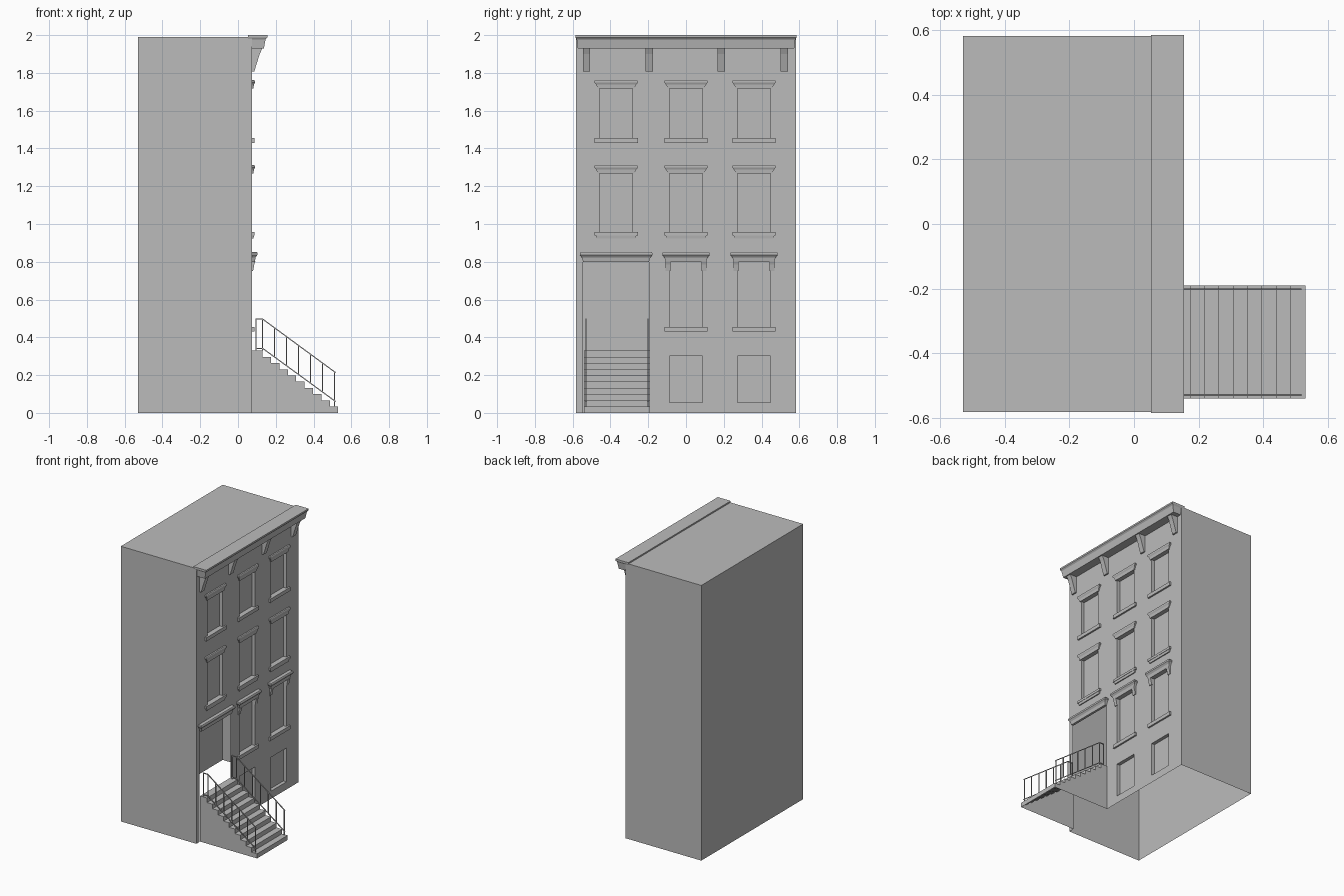
import bpy, bmesh

cube = bpy.data.objects.get("Cube")
if cube:
    bpy.data.objects.remove(cube, do_unlink=True)

stone = bpy.data.materials.new("pale_grey_stone")
stone.use_nodes = True
GREY = (0.5, 0.5, 0.5, 1)
stone.diffuse_color = GREY
stone.node_tree.nodes["Principled BSDF"].inputs["Base Color"].default_value = GREY

FRONT, BACK, HALF, ROOF = 0.075, -0.53, 0.582, 1.99
COLUMNS = (-0.37, 0.0, 0.36)
WIN = 0.0875      # half width of a window
DOOR = (-0.545, -0.195, 0.0, 0.80)


def finish(name, bm, recalc=True):
    bmesh.ops.remove_doubles(bm, verts=bm.verts, dist=0.0001)
    if recalc:
        bmesh.ops.recalc_face_normals(bm, faces=bm.faces)
    mesh = bpy.data.meshes.new(name)
    bm.to_mesh(mesh)
    bm.free()
    mesh.materials.append(stone)
    obj = bpy.data.objects.new(name, mesh)
    bpy.context.collection.objects.link(obj)
    return obj


def quad(bm, *points):
    bm.faces.new([bm.verts.new(p) for p in points])


def moulding(name, cy, rows, back=FRONT - 0.003):
    """Stack of rectangles: each row is (height, half width, front x)."""
    bm = bmesh.new()
    rings = [[bm.verts.new(p) for p in ((back, cy - w, z), (x, cy - w, z),
                                        (x, cy + w, z), (back, cy + w, z))]
             for z, w, x in rows]
    for a, b in zip(rings, rings[1:]):
        for i in range(4):
            j = (i + 1) % 4
            bm.faces.new((a[i], a[j], b[j], b[i]))
    bm.faces.new(rings[0][::-1])
    bm.faces.new(rings[-1])
    return finish(name, bm)


# Window openings as (y0, y1, z0, z1)
windows = []
for c in COLUMNS:
    floors = [(1.455, 1.717), (0.957, 1.267)]
    if c > -0.1:
        floors += [(0.455, 0.805), (0.055, 0.30)]
    windows += [(c - WIN, c + WIN, lo, hi) for lo, hi in floors]

# Hollow walls and roof, with a pierced front and an open base
bm = bmesh.new()
quad(bm, (BACK, -HALF, 0), (FRONT, -HALF, 0), (FRONT, -HALF, ROOF), (BACK, -HALF, ROOF))
quad(bm, (FRONT, HALF, 0), (BACK, HALF, 0), (BACK, HALF, ROOF), (FRONT, HALF, ROOF))
quad(bm, (BACK, HALF, 0), (BACK, -HALF, 0), (BACK, -HALF, ROOF), (BACK, HALF, ROOF))
quad(bm, (BACK, -HALF, ROOF), (FRONT, -HALF, ROOF), (FRONT, HALF, ROOF), (BACK, HALF, ROOF))
holes = windows + [DOOR]
ys = sorted({-HALF, HALF} | {v for h in holes for v in h[:2]})
zs = sorted({0.0, ROOF} | {v for h in holes for v in h[2:]})
for y0, y1 in zip(ys, ys[1:]):
    for z0, z1 in zip(zs, zs[1:]):
        y, z = (y0 + y1) / 2, (z0 + z1) / 2
        if not any(h[0] < y < h[1] and h[2] < z < h[3] for h in holes):
            quad(bm, (FRONT, y0, z0), (FRONT, y1, z0), (FRONT, y1, z1), (FRONT, y0, z1))
finish("building_shell", bm, recalc=False)

# Recessed window panes with their reveals
bm = bmesh.new()
PANE = FRONT - 0.025
for y0, y1, z0, z1 in windows:
    loop = [(y0, z0), (y1, z0), (y1, z1), (y0, z1)]
    quad(bm, *[(PANE, y, z) for y, z in loop])
    for (ya, za), (yb, zb) in zip(loop, loop[1:] + loop[:1]):
        quad(bm, (FRONT, ya, za), (FRONT, yb, zb), (PANE, yb, zb), (PANE, ya, za))
finish("window_panes", bm, recalc=False)


def header(name, c, z, w, depth, h):
    x = FRONT + depth
    moulding(name, c, [(z, w - 0.018, x - depth * 0.5), (z + h * 0.45, w - 0.010, x - depth * 0.35),
                       (z + h * 0.7, w, x), (z + h * 0.9, w, x), (z + h, w - 0.004, x - 0.003)])


def sill(name, c, z, h, taper=0.0):
    x = FRONT + 0.012
    moulding(name, c, [(z, 0.115 - taper, x - taper * 0.4),
                       (z + h * 0.5, 0.115 - taper * 0.6, x - taper * 0.2),
                       (z + h * 0.5, 0.115, x), (z + h, 0.115, x)])


# Window trim
for c in COLUMNS:
    header("top_window_header", c, 1.717, 0.115, 0.014, 0.045)
    sill("top_window_sill", c, 1.43, 0.026)
    header("middle_window_header", c, 1.267, 0.115, 0.014, 0.045)
    sill("middle_window_sill", c, 0.922, 0.035, 0.012)
    if c > -0.1:
        header("lower_window_header", c, 0.80, 0.125, 0.028, 0.052)
        sill("lower_window_sill", c, 0.43, 0.026)
        for s in (-1, 1):
            moulding("header_bracket", c + s * 0.095,
                     [(0.752, 0.013, 0.080), (0.785, 0.013, 0.086), (0.802, 0.013, 0.092)])
header("door_header", -0.37, 0.80, 0.192, 0.028, 0.052)

# Roof cornice and its brackets
moulding("cornice", 0, [(1.93, 0.573, 0.137), (1.978, 0.579, 0.146),
                        (1.988, 0.585, 0.155), (2.0, 0.585, 0.155)], back=0.052)
for c in (-0.527, -0.195, 0.187, 0.52):
    moulding("cornice_bracket", c, [(1.807, 0.019, 0.086), (1.9, 0.019, 0.115), (1.932, 0.019, 0.130)])

# Entry steps: hollow underneath and open to the building
bm = bmesh.new()
S0, S1, STEPS, RISE, RUN = -0.54, -0.19, 10, 0.033, 0.0445
x0 = FRONT
for i in range(STEPS):
    x1, z = 0.13 + RUN * i, RISE * (STEPS - i)
    quad(bm, (x0, S0, z), (x1, S0, z), (x1, S1, z), (x0, S1, z))
    quad(bm, (x1, S0, z - RISE), (x1, S1, z - RISE), (x1, S1, z), (x1, S0, z))
    quad(bm, (x0, S0, 0), (x1, S0, 0), (x1, S0, z), (x0, S0, z))
    quad(bm, (x1, S1, 0), (x0, S1, 0), (x0, S1, z), (x1, S1, z))
    x0 = x1
finish("entry_steps", bm, recalc=False)


# Handrails
def bar(bm, a, b, y, r=0.0028):
    """Square bar between two (x, z) points."""
    dx, dz = b[0] - a[0], b[1] - a[1]
    n = (dx * dx + dz * dz) ** 0.5
    ox, oz = -dz / n * r, dx / n * r
    ends = [[bm.verts.new((p[0] + s * ox, y + t * r, p[1] + s * oz))
             for s, t in ((-1, -1), (1, -1), (1, 1), (-1, 1))] for p in (a, b)]
    for i in range(4):
        j = (i + 1) % 4
        bm.faces.new((ends[0][i], ends[0][j], ends[1][j], ends[1][i]))
    bm.faces.new(ends[0])
    bm.faces.new(ends[1])


for side, y in (("right", -0.53), ("left", -0.202)):
    bm = bmesh.new()
    for top, low in ((0.497, 0.213), (0.342, 0.06)):
        bar(bm, (0.093, top), (0.13, top), y)
        bar(bm, (0.13, top), (0.517, low), y)
    bar(bm, (0.095, 0.33), (0.095, 0.497), y)
    for i in range(7):
        x = 0.13 + i * 0.0635
        drop = (x - 0.13) * 0.734
        foot = 0.33 if i == 0 else 0.035 if i == 6 else 0.342 - drop
        bar(bm, (x, foot), (x, 0.497 - drop), y)
    finish(side + "_handrail", bm)
